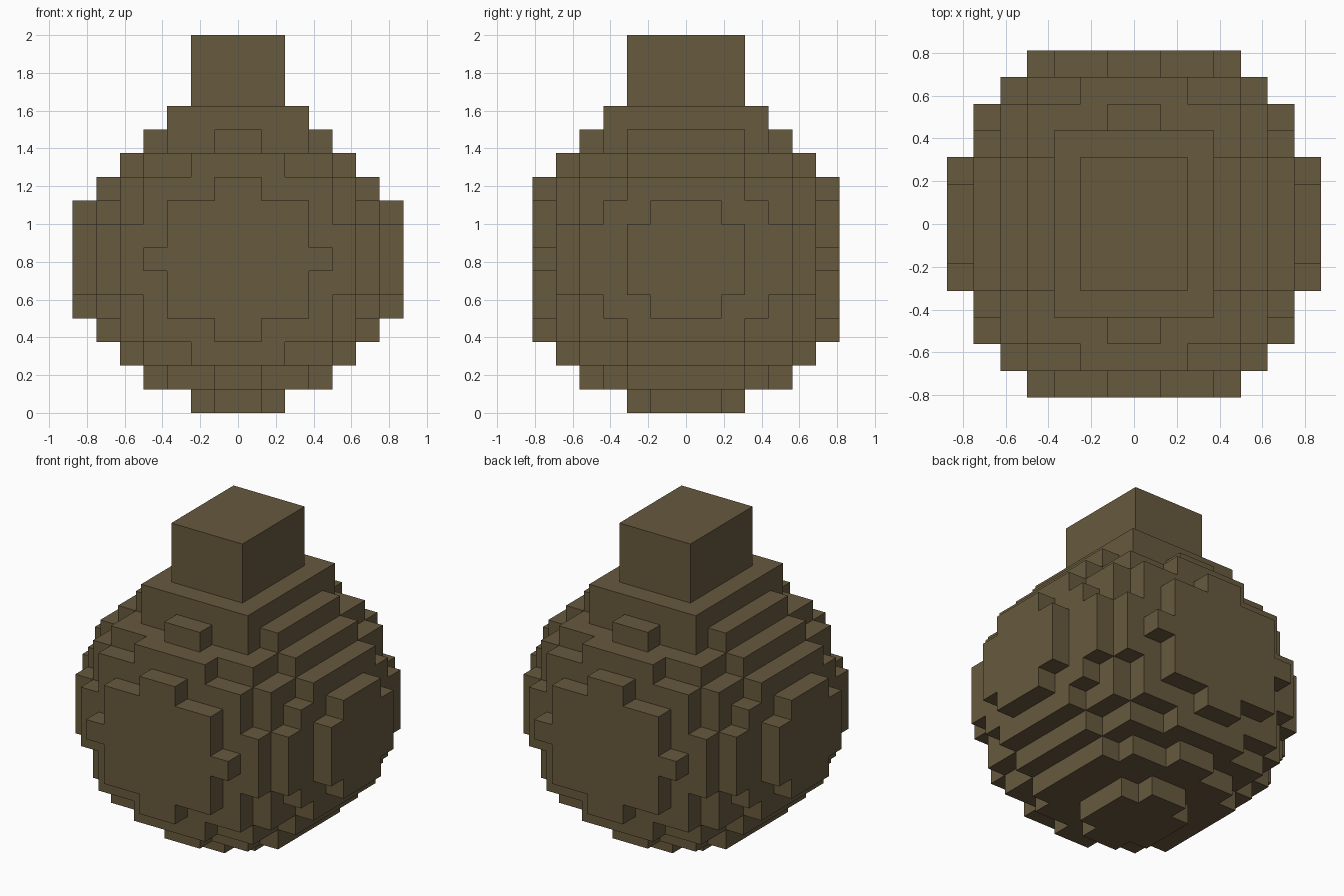
import bpy, bmesh, math
from mathutils import Vector

if "Cube" in bpy.data.objects:
    bpy.data.objects.remove(bpy.data.objects["Cube"])

CELL = 0.125
MID_Z = 6.5 * CELL                     # height of the widest part of the body

brown = bpy.data.materials.new("dark brown")
brown.diffuse_color = (0.136, 0.100, 0.048, 1)
brown.use_nodes = True
brown.node_tree.nodes["Principled BSDF"].inputs["Base Color"].default_value = brown.diffuse_color


def finish(name, bm):
    mesh = bpy.data.meshes.new(name)
    bm.to_mesh(mesh)
    bm.free()
    mesh.materials.append(brown)
    obj = bpy.data.objects.new(name, mesh)
    bpy.context.collection.objects.link(obj)
    return obj


def block(name, half_x, half_y, z0, z1):
    bm = bmesh.new()
    bmesh.ops.create_cube(bm, size=1)
    for v in bm.verts:
        v.co = (v.co.x * 2 * half_x, v.co.y * 2 * half_y,
                z0 + (v.co.z + 0.5) * (z1 - z0))
    return finish(name, bm)


# Rule for the blocky round body: cells inside a slightly flattened sphere
def inside(x, y, z):
    return (x * x + y * y) / 49 + z * z / 39.6 <= 1


def stepped_body(name):
    bm = bmesh.new()
    corners = {}

    def corner(p):
        key = tuple(round(2 * c) for c in p)
        if key not in corners:
            corners[key] = bm.verts.new((p.x * CELL, p.y * CELL, p.z * CELL + MID_Z))
        return corners[key]

    axes = [Vector((1, 0, 0)), Vector((0, 1, 0)), Vector((0, 0, 1))]
    cells = [Vector((i + 0.5, j, k)) for i in range(-7, 7)
             for j in range(-6, 7) for k in range(-6, 7) if inside(i + 0.5, j, k)]
    for c in cells:
        for a in range(3):
            u, v = axes[(a + 1) % 3] / 2, axes[(a + 2) % 3] / 2
            for s in (1, -1):
                n = axes[a] * s
                q = c + n
                # outer limits of the grid always close the surface
                if inside(*q) and abs(q.x) < 7 and abs(q.y) < 7 and abs(q.z) < 7:
                    continue
                m = c + n / 2
                ring = [m - u - v, m + u - v, m + u + v, m - u + v]
                bm.faces.new([corner(p) for p in ring[::s]])
    # Merge flat areas into large clean faces
    bmesh.ops.dissolve_limit(bm, angle_limit=math.radians(1),
                             verts=bm.verts, edges=bm.edges)
    return finish(name, bm)


stepped_body("round_body")
block("shoulder", 0.375, 0.4375, 1.3, 1.625)
block("neck", 0.25, 0.3125, 1.6, 2.0)
